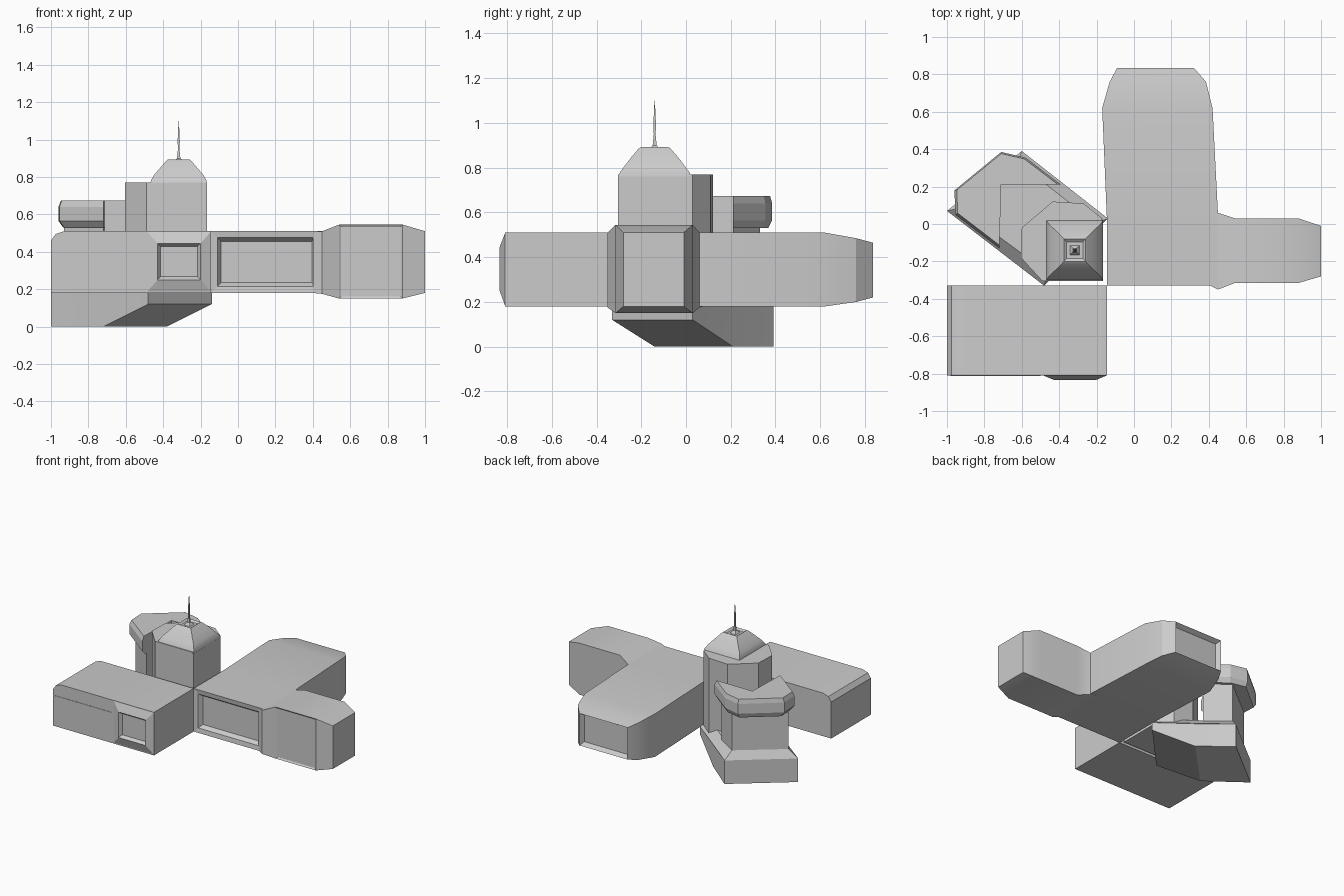
import bpy, bmesh
from mathutils import Vector

if "Cube" in bpy.data.objects:
    bpy.data.objects.remove(bpy.data.objects["Cube"])


def loft(name, rings, smooth=0.4):
    """Skin a list of equal-length point rings and cap both ends."""
    bm = bmesh.new()
    vs = [[bm.verts.new(p) for p in r] for r in rings]
    n = len(rings[0])
    for a, b in zip(vs, vs[1:]):
        for i in range(n):
            j = (i + 1) % n
            bm.faces.new((a[i], a[j], b[j], b[i]))
    bm.faces.new(vs[0])
    bm.faces.new(vs[-1])
    bmesh.ops.recalc_face_normals(bm, faces=bm.faces)
    me = bpy.data.meshes.new(name)
    bm.to_mesh(me)
    bm.free()
    ob = bpy.data.objects.new(name, me)
    bpy.context.collection.objects.link(ob)
    bpy.ops.object.select_all(action='DESELECT')
    ob.select_set(True)
    bpy.context.view_layer.objects.active = ob
    bpy.ops.object.shade_smooth_by_angle(angle=smooth)
    return ob


def window(ob, direction, *steps):
    """Inset the largest face looking in a direction; steps are (border, depth)."""
    d = Vector(direction)
    bm = bmesh.new()
    bm.from_mesh(ob.data)
    bm.faces.ensure_lookup_table()
    face = max((f for f in bm.faces if f.normal.dot(d) > 0.97), key=lambda f: f.calc_area())
    for border, depth in steps:
        bmesh.ops.inset_region(bm, faces=[face], thickness=border, use_even_offset=True)
        for v in face.verts:
            v.co += d * depth
    for f in bm.faces:
        if f.normal.dot(d) > 0.9:
            f.smooth = False
    bm.to_mesh(ob.data)
    bm.free()


def rect_x(x, y0, y1, z0, z1):
    return [(x, y0, z0), (x, y1, z0), (x, y1, z1), (x, y0, z1)]


def rect_y(y, x0, x1, z0, z1):
    return [(x0, y, z0), (x1, y, z0), (x1, y, z1), (x0, y, z1)]


def rect_z(z, cx, cy, hx, hy):
    return [(cx - hx, cy - hy, z), (cx + hx, cy - hy, z), (cx + hx, cy + hy, z), (cx - hx, cy + hy, z)]


def plan(pts, z):
    return [(x, y, z) for x, y in pts]


# main hall running to the back, with framed front and back windows
hall = loft("main_hall", [rect_y(*s) for s in (
    (-.33, -.145, .45, .18, .51), (.03, -.145, .45, .18, .51), (.62, -.17, .42, .18, .51),
    (.76, -.13, .385, .20, .485), (.835, -.09, .32, .22, .465))])
window(hall, (0, -1, 0), (.035, -.005), (.02, -.03))
window(hall, (0, 1, 0), (.02, -.035))

# flared right wing
wing = loft("right_wing", [rect_x(*s) for s in (
    (.40, -.325, .08, .18, .505), (.45, -.35, .06, .175, .51), (.54, -.315, .03, .15, .545),
    (.88, -.315, .03, .15, .545), (1.0, -.28, -.01, .18, .51))])
window(wing, (0, -1, 0), (.012, -.008))

# front left wing with rounded outer roof edge
prof = [(-1, .18), (-1, .46), (-.975, .495), (-.93, .51), (-.145, .51), (-.145, .18)]
loft("front_wing", [[(x, y, z) for x, z in prof] for y in (-.81, -.33)])
loft("long_window", [rect_y(y, -.98, -.5, .28, .415) for y in (-.813, -.8)])
bay = loft("bay_window", [rect_y(-.8, -.49, -.145, .185, .51), rect_y(-.81, -.485, -.147, .187, .505),
                          rect_y(-.833, -.43, -.2, .25, .445)])
window(bay, (0, -1, 0), (.018, -.025))

# square tower and its stepped dome
CX, CY = -.317, -.14
tower = loft("tower", [rect_z(z, CX, CY, .152, .165) for z in (.18, .50, .76)])
for d in ((0, -1, 0), (1, 0, 0)):
    window(tower, d, (.014, -.005))
dome = loft("dome", [rect_z(z, CX, CY, hx, hy) for z, hx, hy in (
    (.755, .152, .165), (.78, .149, .155), (.81, .132, .133), (.85, .098, .102),
    (.885, .068, .072), (.893, .058, .06))], 0.6)
window(dome, (0, 0, 1), (.015, -.012))
loft("spire", [rect_z(z, CX, CY, h, h) for z, h in (
    (.87, .035), (.90, .009), (.95, .004), (.99, .006), (1.10, .001))], 0.2)

# faceted turret behind the tower
oct_pts = [(-.49, -.305), (-.605, -.18), (-.6, -.02), (-.435, .12), (-.27, .11), (-.17, .03), (-.17, -.305)]
loft("turret", [plan(oct_pts, z) for z in (.18, .77)], 0.2)


# diagonal base with an undercut towards the centre
def base_ring(a, b, z0, z1):
    return [(*a, z0), (*b, z0), (*b, z1), (*a, z1)]


loft("diagonal_base", [base_ring((-1, .07), (-.6, .39), 0, .18),
                       base_ring((-.72, -.14), (-.38, .21), 0, .18),
                       base_ring((-.48, -.33), (-.14, .03), .12, .18)], 0.2)
loft("base_slope", [plan([(-1, .07), (-.6, .39), (-.14, .03), (-.48, -.33)], .18),
                    plan([(-.93, .085), (-.62, .33), (-.2, .0), (-.46, -.26)], .24)], 0.2)

# angled wall block standing on the base
wall = [(-.72, -.08), (-.93, .085), (-.62, .33), (-.45, .21), (-.71, .21)]
loft("angled_wall", [plan(wall, z) for z in (.22, .56)], 0.2)

# overhanging angled roof, scaled about its inner corner
roof = [(-.72, -.13), (-.955, .05), (-.96, .18), (-.71, .385), (-.58, .355), (-.39, .21), (-.71, .21)]
gx, gy = roof[-1]
loft("angled_roof", [[(gx + (x - gx) * s, gy + (y - gy) * s, z) for x, y in roof]
                     for z, s in ((.53, .90), (.565, 1), (.64, 1), (.673, .95))], 0.2)
